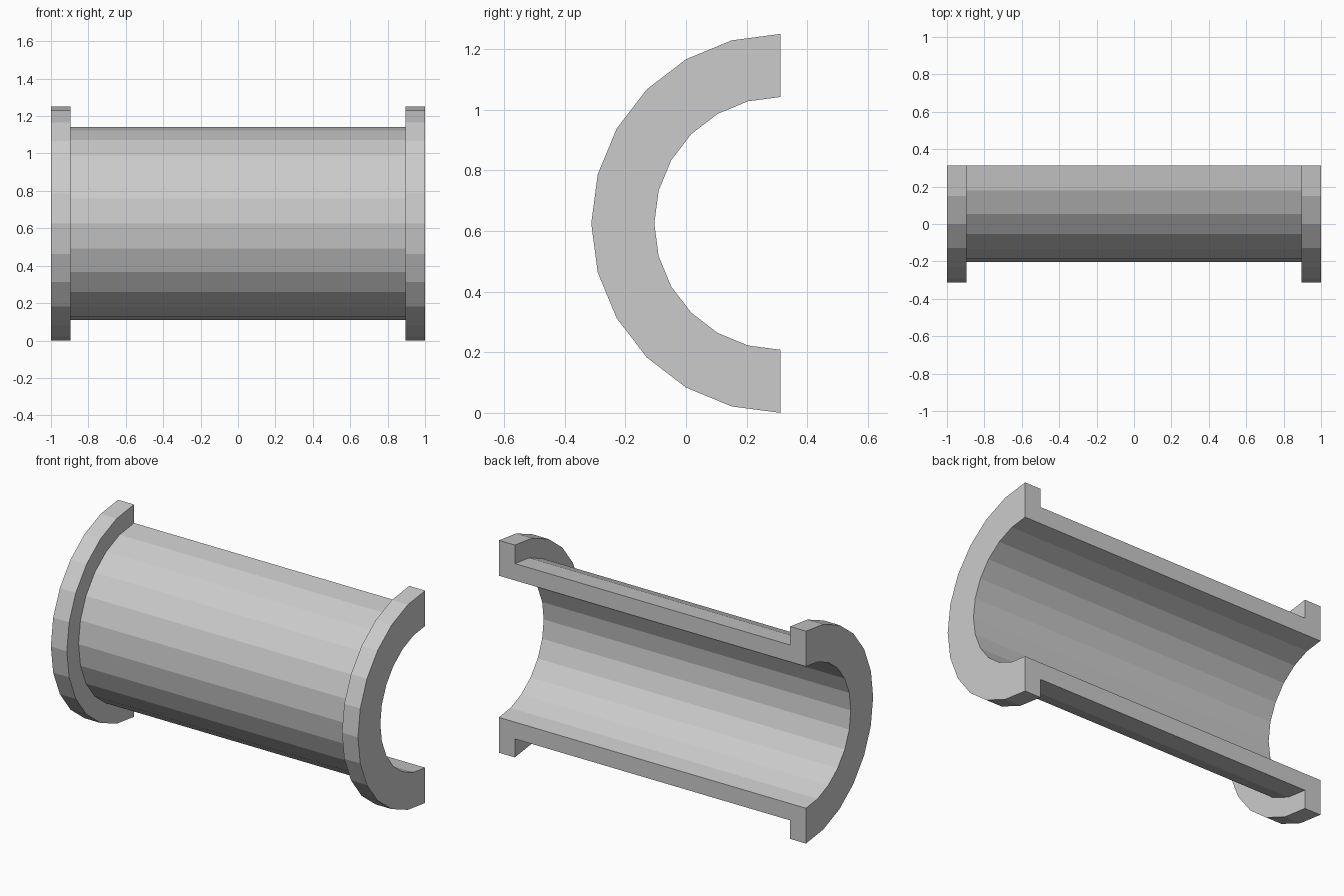
import bpy, bmesh
from math import sin, cos, pi

if "Cube" in bpy.data.objects:
    bpy.data.objects.remove(bpy.data.objects["Cube"])

R_FLANGE, R_PIPE, R_BORE = 0.625, 0.516, 0.417
HALF, FLANGE_T = 1.0, 0.104
CY, CZ = 0.3125, 0.625
STEPS = 12  # half of a 24-sided circle

# Lengthwise wall section (x, radius): bore line, flange, pipe wall, flange
a = HALF - FLANGE_T
section = [(-HALF, R_BORE), (-HALF, R_FLANGE), (-a, R_FLANGE), (-a, R_PIPE),
           (a, R_PIPE), (a, R_FLANGE), (HALF, R_FLANGE), (HALF, R_BORE)]

# Sweep the section through half a turn about the pipe axis
bm = bmesh.new()
rings = []
for i in range(STEPS + 1):
    t = pi * i / STEPS
    rings.append([bm.verts.new((x, CY - r * sin(t), CZ + r * cos(t))) for x, r in section])

n = len(section)
for r0, r1 in zip(rings, rings[1:]):
    # End faces are quads too: the flange rim edges close the bore to the flange
    for j in range(n):
        k = (j + 1) % n
        bm.faces.new((r0[j], r0[k], r1[k], r1[j]))

# Flat cut faces along the split
bm.faces.new(rings[0])
bm.faces.new(rings[-1])
bmesh.ops.recalc_face_normals(bm, faces=bm.faces)

mesh = bpy.data.meshes.new("flanged_half_pipe")
bm.to_mesh(mesh)
bm.free()
pipe = bpy.data.objects.new("flanged_half_pipe", mesh)
bpy.context.collection.objects.link(pipe)
